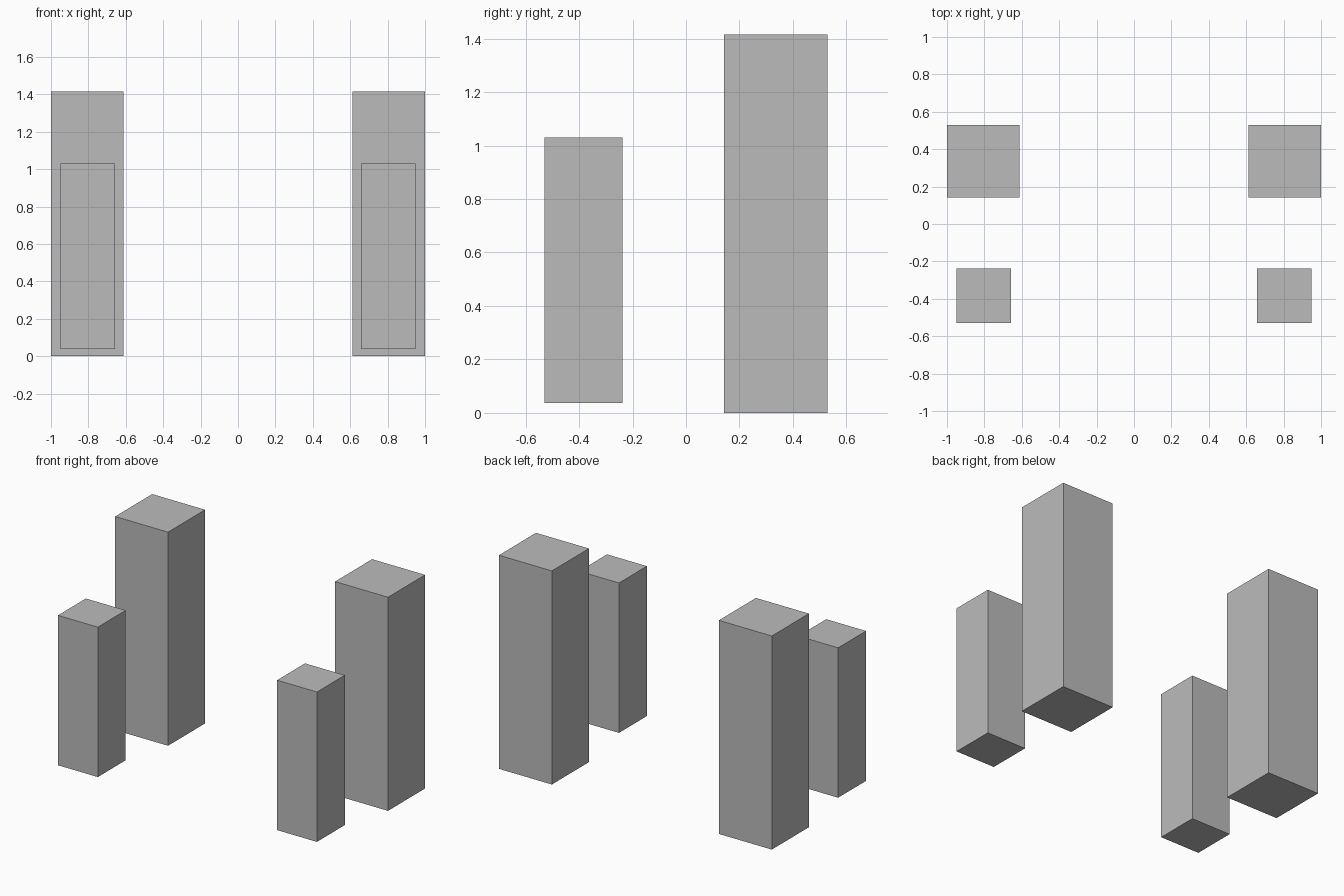
import bpy

default = bpy.data.objects.get("Cube")
if default:
    bpy.data.objects.remove(default, do_unlink=True)

# Single plain grey
grey = bpy.data.materials.new("plain_grey")
grey.use_nodes = True
colour = (0.5, 0.5, 0.5, 1)
grey.diffuse_color = colour
grey.node_tree.nodes["Principled BSDF"].inputs["Base Color"].default_value = colour


def pillar(name, x, y, width, bottom, top):
    """Square block standing between two heights."""
    height = top - bottom
    bpy.ops.mesh.primitive_cube_add(size=1, location=(x, y, bottom + height / 2))
    obj = bpy.context.object
    obj.name = name
    obj.scale = (width, width, height)
    bpy.ops.object.transform_apply(location=False, rotation=False, scale=True)
    obj.data.materials.append(grey)


# Tall back pillars and shorter, slightly raised front pillars
for side, sign in (("left", 1), ("right", -1)):
    pillar(f"back_pillar_{side}", sign * 0.806, 0.336, 0.388, 0, 1.415)
    pillar(f"front_pillar_{side}", sign * 0.803, -0.383, 0.292, 0.037, 1.03)
